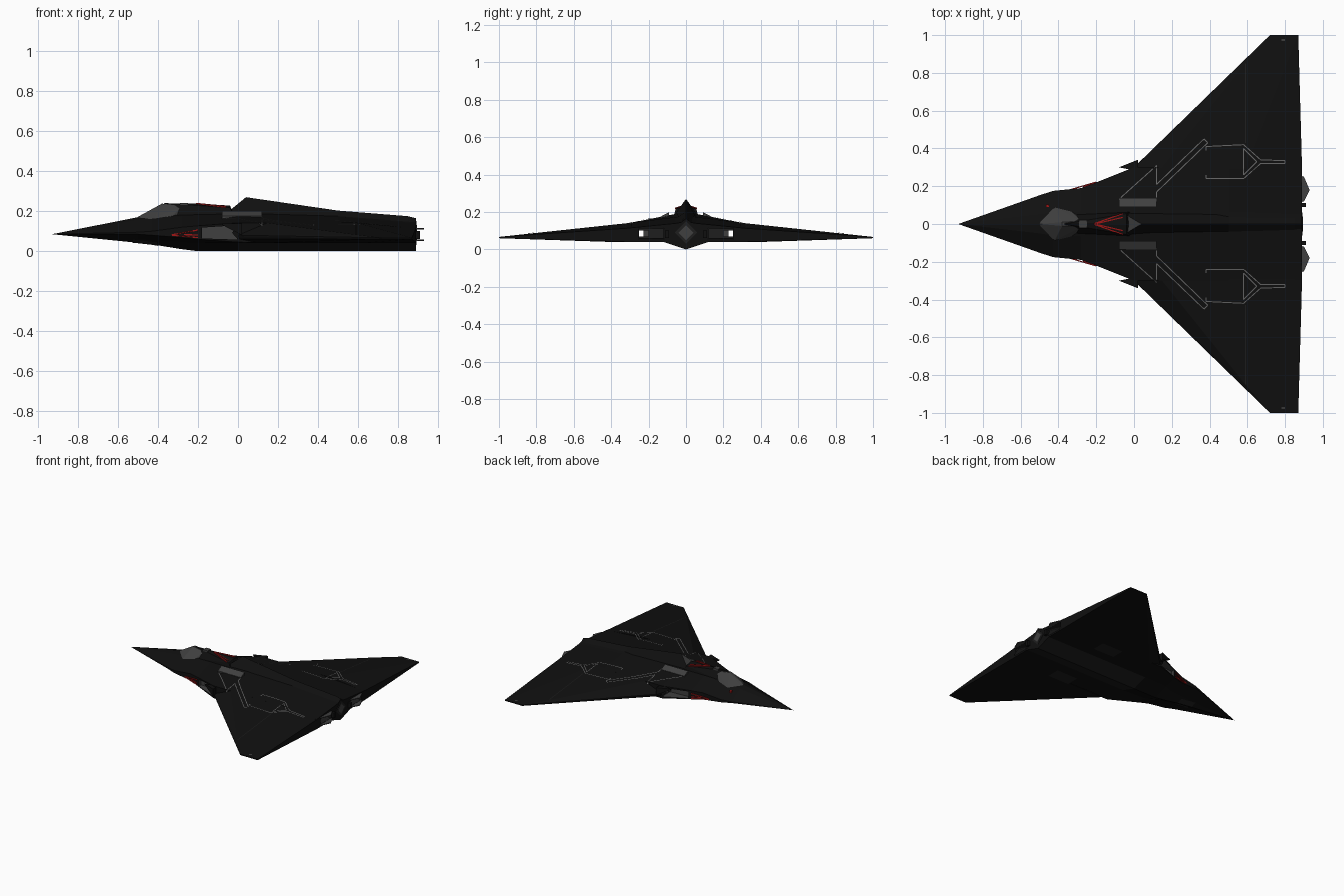
import bpy, bmesh
from math import radians
from mathutils import Vector, Matrix
from mathutils.bvhtree import BVHTree

cube = bpy.data.objects.get("Cube")
if cube:
    bpy.data.objects.remove(cube)


def material(name, r, g, b):
    m = bpy.data.materials.new(name)
    m.use_nodes = True
    m.diffuse_color = (r, g, b, 1)
    node = m.node_tree.nodes["Principled BSDF"]
    node.inputs["Base Color"].default_value = (r, g, b, 1)
    node.inputs["Roughness"].default_value = 0.7
    return m


BLACK = material("matte black", .005, .005, .005)
GREY = material("smoked grey", .05, .05, .05)
DARK = material("charcoal", .013, .013, .013)
TRIM = material("panel trim grey", .13, .13, .13)
RED = material("marking red", .35, .008, .008)


def finish(name, bm, *mats):
    bmesh.ops.remove_doubles(bm, verts=bm.verts, dist=1e-5)
    bmesh.ops.recalc_face_normals(bm, faces=bm.faces)
    mesh = bpy.data.meshes.new(name)
    bm.to_mesh(mesh)
    bm.free()
    for m in mats:
        mesh.materials.append(m)
    ob = bpy.data.objects.new(name, mesh)
    bpy.context.collection.objects.link(ob)
    return ob


def both(points):
    return list(points) + [(x, -y, z) for x, y, z in points]


def hull(name, points, *mats):
    bm = bmesh.new()
    for p in points:
        bm.verts.new(p)
    out = bmesh.ops.convex_hull(bm, input=bm.verts)
    junk = {g for g in out["geom_interior"] + out["geom_unused"] if isinstance(g, bmesh.types.BMVert)}
    bmesh.ops.delete(bm, geom=list(junk), context='VERTS')
    bmesh.ops.dissolve_limit(bm, angle_limit=.01, verts=bm.verts, edges=bm.edges)
    return finish(name, bm, *mats)


def loft(name, sections, *mats):
    """Join half sections, each running from top to keel, mirrored in y."""
    bm = bmesh.new()
    rings = []
    for half in sections:
        ring = half + [(x, -y, z) for x, y, z in half[-1:0:-1] if y > 0]
        rings.append([bm.verts.new(p) for p in ring])
    n = len(rings[0])
    for a, b in zip(rings, rings[1:]):
        for i in range(n):
            j = (i + 1) % n
            bm.faces.new((a[i], a[j], b[j], b[i]))
    bm.faces.new(rings[0])
    bm.faces.new(rings[-1])
    return finish(name, bm, *mats)


def prism(name, outline, y0, y1, *mats):
    """Extrude an x-z outline along y."""
    bm = bmesh.new()
    f = bm.faces.new([bm.verts.new((x, y0, z)) for x, z in outline])
    ext = bmesh.ops.extrude_face_region(bm, geom=[f])["geom"]
    bmesh.ops.translate(bm, vec=(0, y1 - y0, 0), verts=[v for v in ext if isinstance(v, bmesh.types.BMVert)])
    return finish(name, bm, *mats)


def cut(ob, cutter):
    mod = ob.modifiers.new("cut", 'BOOLEAN')
    mod.operation, mod.solver, mod.object = 'DIFFERENCE', 'EXACT', cutter
    dg = bpy.context.evaluated_depsgraph_get()
    mesh = bpy.data.meshes.new_from_object(ob.evaluated_get(dg))
    ob.modifiers.clear()
    ob.data = mesh
    bpy.data.objects.remove(cutter)


# Fuselage: faceted lifting body with a shallow V keel
stations = [
    # x, ridge, shoulder y/z, chine y/upper/lower, belly y/z, keel
    (-.5, .17, .05, .158, .152, .095, .085, .05, .06, .042),
    (-.43, .18, .06, .165, .175, .1, .08, .06, .055, .034),
    (-.28, .2, .065, .175, .19, .12, .068, .08, .046, .01),
    (-.2, .2, .065, .18, .22, .127, .06, .11, .042, 0),
    (0, .2, .07, .187, .3, .142, .045, .12, .04, 0),
    (.5, .18, .065, .172, .3, .142, .04, .12, .04, 0),
    (.89, .15, .05, .14, .3, .115, .04, .12, .04, 0)]
rings = [[(-.93, y, .085) for y in (0, .0001, .0002, .0002, .0001, 0)]]
for x, zt, ys, zs, yc, zu, zl, yb, zb, zk in stations:
    rings.append([(x, 0, zt), (x, ys, zs), (x, yc, zu), (x, yc, zl), (x, yb, zb), (x, 0, zk)])
fuselage = loft("fuselage", rings, BLACK, GREY, DARK)
for f in fuselage.data.polygons:
    c = f.center
    if f.normal.z < -.3 and abs(c.y) < .09 and c.x > -.1:
        f.material_index = 2

# Wings: thin delta panels, thick at the root
wing = [(0, .3, .08), (.02, .32, .075), (.14, .29, .143), (.59, .29, .143), (.89, .29, .115),
        (0, .29, .06), (.1, .29, .04), (.89, .29, .04), (.6, .4, .04),
        (.59, .85, .083), (.72, 1, .067), (.72, 1, .06), (.87, 1, .067), (.87, 1, .06)]
wings = [hull(n, [(x, s * y, z) for x, y, z in wing], BLACK) for n, s in (("left_wing", 1), ("right_wing", -1))]

# Dorsal intake spine with a raked mouth
spine = [[(.04, 0, .27), (-.07, .065, .18), (-.05, 0, .18)]]
for x, z, y, base in ((.5, .203, .06, .16), (.85, .175, .05, .13), (.89, .165, .045, .13)):
    spine.append([(x, 0, z), (x, y, base), (x, 0, base)])
dorsal = loft("dorsal_spine", spine, BLACK, GREY)
for f in dorsal.data.polygons:
    if f.normal.x < -.4:
        f.material_index = 1

# Surface sampling for draped panel lines
bm = bmesh.new()
for ob in [fuselage, dorsal] + wings:
    bm.from_mesh(ob.data)
skin = BVHTree.FromBMesh(bm)
bm.free()


def drape(name, paths, width, mat, up=1, steps=8):
    """Lay thin ribbons along x-y paths on the upper or lower skin, on both sides."""
    bm = bmesh.new()
    for path in paths:
        for s in (1, -1):
            for a, b in zip(path, path[1:]):
                a, b = Vector((a[0], a[1] * s, 0)), Vector((b[0], b[1] * s, 0))
                side = (b - a).normalized().cross(Vector((0, 0, 1))) * width / 2
                last = None
                for i in range(steps + 1):
                    pair = []
                    for q in (side, -side):
                        p = a.lerp(b, i / steps) + q
                        hit = skin.ray_cast(p + Vector((0, 0, up)), Vector((0, 0, -up)))[0]
                        p.z = (hit.z if hit else .07) + .003 * up
                        pair.append(bm.verts.new(p))
                    if last:
                        quad = (last[0], last[1], pair[1], pair[0])
                        bm.faces.new(quad)
                    last = pair
    ob = finish(name, bm, mat)
    for f in ob.data.polygons:
        if f.normal.z * up < 0:
            f.flip()
    return ob


drape("deck_panel_lines", [
    [(-.07, .14), (.12, .31), (.12, .21), (.37, .45), (.39, .43), (.12, .17), (.12, .14)],
    [(.38, .41), (.58, .42), (.67, .34), (.8, .335), (.8, .32), (.67, .32), (.58, .24), (.38, .24)],
    [(.38, .41), (.38, .39)], [(.38, .24), (.38, .26)],
    [(.58, .4), (.65, .33), (.58, .26), (.58, .4)]], .005, TRIM)
drape("flap_hinge_lines", [[(.59, .43), (.59, .85)]], .004, DARK)
drape("wingtip_marks", [[(.78, .975), (.8, .975)]], .006, TRIM)
drape("belly_access_panels", [[(.36, .25), (.54, .25)]], .1, DARK, -1)
drape("nose_gear_doors", [[(-.53, .025), (-.4, .025)]], .045, DARK, -1)

# Engine intakes, ducts and exhaust recesses
for s in (1, -1):
    for outline, y0, y1 in (
            ([(-.18, .118), (0, .13), (-.03, .092), (0, .058), (-.18, .064)], .2, .4),
            ([(-.15, .07), (-.15, .1), (1, .1), (1, .07)], .201, .25),
            ([(.84, .06), (.84, .108), (1, .108), (1, .06)], .12, .251)):
        cutter = prism("cutter", outline, s * y0, s * y1, BLACK, GREY, DARK)
        for f in cutter.data.polygons:
            f.material_index = 1 if y1 > .3 else 2
        cut(fuselage, cutter)

for side, s in (("left", 1), ("right", -1)):
    # Pointed exhaust paddles above and below each nozzle
    for level, z in (("upper", .109), ("lower", .052)):
        tip = [(.87, .26), (.9, .25), (.93, .18), (.9, .12), (.87, .11)]
        hull(f"{side}_{level}_exhaust_paddle", [(x, s * y, z + h) for x, y in tip for h in (0, .006)], GREY)
    hull(f"{side}_tail_block", [(x, s * y, z) for x in (.88, .91) for y in (.09, .112) for z in (.06, .1)], BLACK)
    # Sloped bleed doors beside the spine
    hull(f"{side}_bleed_door", [(x, s * y, z) for x in (-.08, .12)
                                for y, z in ((.09, .2), (.135, .176), (.09, .15), (.135, .15))], GREY)
    # Leading edge spike over the intake
    hull(f"{side}_intake_spike", [(x, s * y, z) for x, y in ((-.08, .3), (.02, .28), (.02, .345))
                                  for z in (.132, .138)][:2] +
         [(x, s * y, z) for x, y in ((.02, .28), (.02, .34)) for z in (.08, .138)], BLACK)

# Canopy and the fairing behind it
hull("canopy", both([(-.5, 0, .172), (-.49, .02, .165), (-.42, .088, .16), (-.33, .065, .175),
                     (-.38, .01, .238), (-.28, .015, .225), (-.28, .03, .19)]), GREY)
hull("canopy_fairing", both([(-.37, 0, .24), (-.2, 0, .238), (-.04, .055, .217), (-.04, 0, .228),
                             (-.3, .05, .178), (-.02, .065, .18)]), BLACK)
hull("fairing_sensor", both([(x, .02, z) for x in (-.29, -.25) for z in (.23, .242)]), GREY)


def rod(name, pairs, w, mat):
    """Thin flat marking strips between pairs of points, on both sides."""
    bm = bmesh.new()
    for a, b in pairs:
        for s in (1, -1):
            p, q = Vector((a[0], a[1] * s, a[2])), Vector((b[0], b[1] * s, b[2]))
            rot = (q - p).to_track_quat('Z', 'Y').to_matrix().to_4x4()
            size = Matrix.Diagonal((w, w, (q - p).length, 1))
            bmesh.ops.create_cube(bm, size=1, matrix=Matrix.Translation((p + q) / 2) @ rot @ size)
    return finish(name, bm, mat)


rod("dorsal_red_chevron", [((-.21, .002, .238), (-.06, .055, .22)), ((-.2, .002, .238), (-.06, .035, .224))], .006, RED)
rod("side_red_chevrons", [((-.33, .184, .082), (-.2, .222, .106)), ((-.33, .184, .08), (-.2, .222, .068)),
                          ((-.27, .196, .083), (-.2, .222, .081))], .006, RED)
hull("nose_red_mark", [(x, y, z) for x in (-.465, -.45) for y in (.09, .103) for z in (.13, .15)], RED)

# Diamond tail nozzle
for name, r, depth, mat in (("tail_nozzle_rim", .06, .006, DARK), ("tail_nozzle_core", .04, .01, GREY)):
    bm = bmesh.new()
    bmesh.ops.create_cone(bm, cap_ends=True, segments=4, radius1=r, radius2=r, depth=depth,
                          matrix=Matrix.Translation((.89, 0, .09)) @ Matrix.Rotation(radians(90), 4, 'Y'))
    finish(name, bm, mat)
